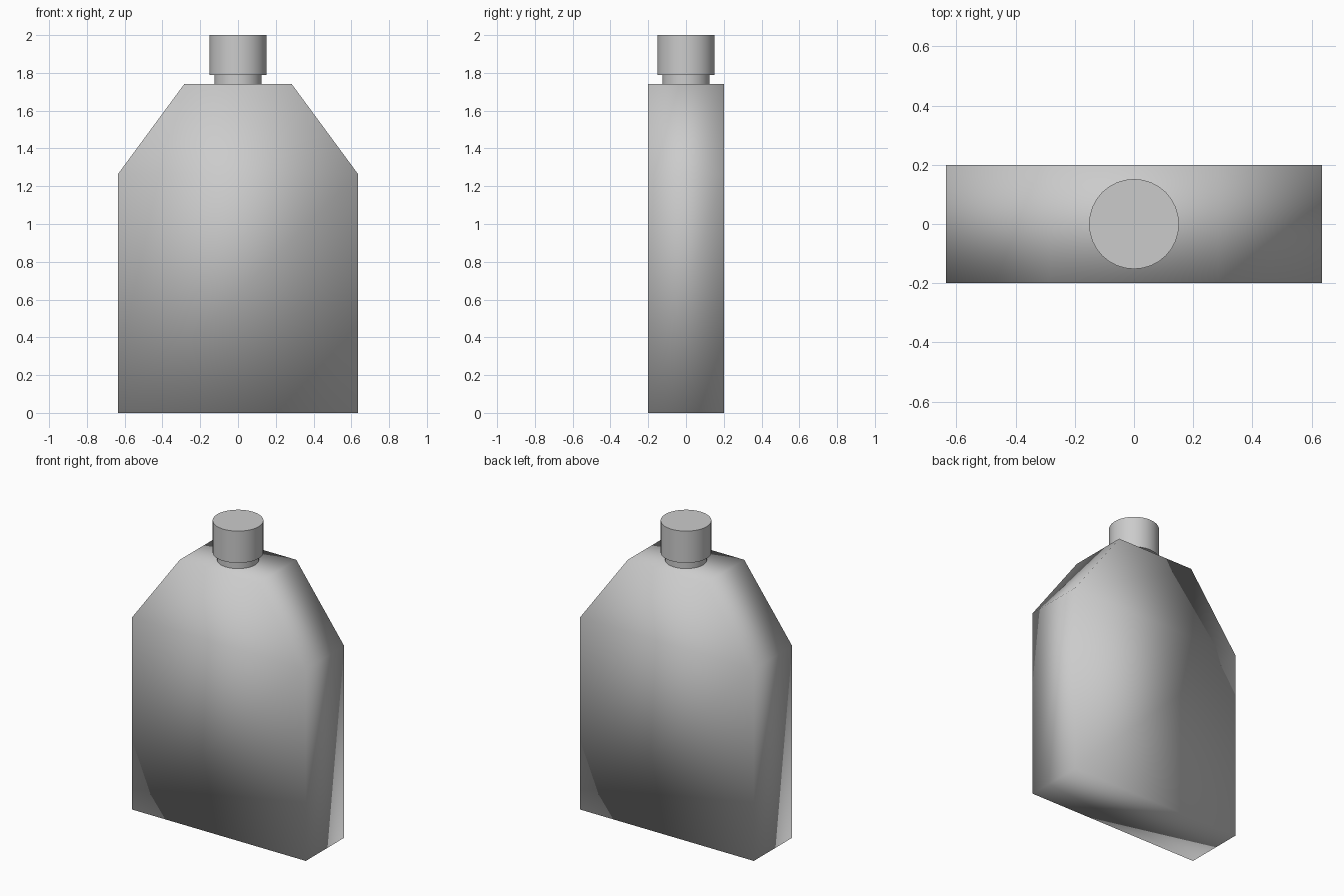
import bpy, bmesh

if "Cube" in bpy.data.objects:
    bpy.data.objects.remove(bpy.data.objects["Cube"])

# Bottle body: half-width and height at each level, mirrored and extruded through y
levels = [(0.635, 0.0), (0.635, 1.265), (0.285, 1.74)]
depth = 0.2

bm = bmesh.new()
rings = []
for w, z in levels:
    corners = [(-w, -depth), (w, -depth), (w, depth), (-w, depth)]
    rings.append([bm.verts.new((x, y, z)) for x, y in corners])
for low, high in zip(rings, rings[1:]):
    for i in range(4):
        j = (i + 1) % 4
        bm.faces.new((low[i], low[j], high[j], high[i]))
bm.faces.new(rings[0][::-1])
bm.faces.new(rings[-1])
for f in bm.faces:
    f.smooth = True
mesh = bpy.data.meshes.new("bottle_body")
bm.to_mesh(mesh)
bm.free()
body = bpy.data.objects.new("bottle_body", mesh)
bpy.context.collection.objects.link(body)


def cylinder(name, radius, z0, z1):
    bpy.ops.mesh.primitive_cylinder_add(
        vertices=32, radius=radius, depth=z1 - z0, location=(0, 0, (z0 + z1) / 2))
    obj = bpy.context.object
    obj.name = name
    bpy.ops.object.shade_smooth_by_angle()
    return obj


# Neck and screw cap
cylinder("neck", 0.125, 1.72, 1.80)
cylinder("cap", 0.152, 1.79, 2.0)
